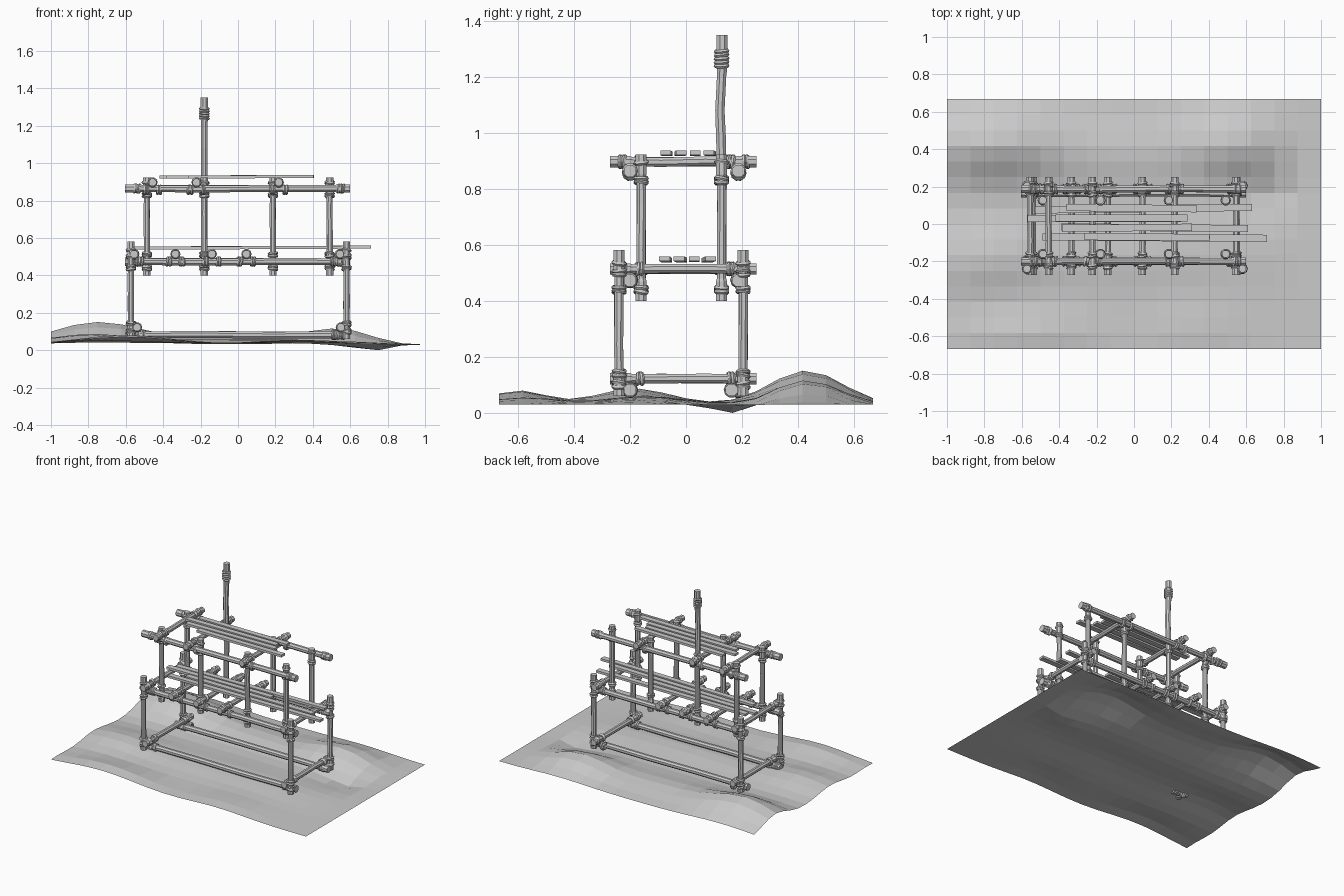
import bpy, bmesh, math, random
from mathutils import Vector, Matrix

random.seed(4)
if "Cube" in bpy.data.objects:
    bpy.data.objects.remove(bpy.data.objects["Cube"], do_unlink=True)

GREY = (0.6, 0.6, 0.6, 1)
mat = bpy.data.materials.new("plain grey")
mat.use_nodes = True
mat.diffuse_color = GREY
mat.node_tree.nodes["Principled BSDF"].inputs["Base Color"].default_value = GREY


def finish(bm, name):
    mesh = bpy.data.meshes.new(name)
    bm.to_mesh(mesh)
    bm.free()
    mesh.materials.append(mat)
    obj = bpy.data.objects.new(name, mesh)
    bpy.context.collection.objects.link(obj)
    return obj


def frame(direction):
    return Vector(direction).to_track_quat('Z', 'Y').to_matrix().to_4x4()


def add_tube(bm, stations, axis, sides=8):
    """Skin rings of vertices around (centre, radius) stations."""
    rot = frame(axis)
    rings = []
    for centre, r in stations:
        ring = []
        for i in range(sides):
            a = math.tau * (i + 0.5) / sides
            ring.append(bm.verts.new(centre + rot @ Vector((r * math.cos(a), r * math.sin(a), 0))))
        rings.append(ring)
    for lo, hi in zip(rings, rings[1:]):
        for i in range(sides):
            j = (i + 1) % sides
            bm.faces.new((lo[i], lo[j], hi[j], hi[i]))
    bm.faces.new(rings[0][::-1])
    bm.faces.new(rings[-1])


def pole(name, start, end, r=0.02, wobble=0.002, bend=()):
    """Bamboo pole: thicker cut ends, slim slightly uneven shaft."""
    a, b = Vector(start), Vector(end)
    axis = (b - a).normalized()
    length = (b - a).length
    cap = 0.07 / length
    ts = [0, cap, cap * 1.15, 0.35, 0.65, 1 - cap * 1.15, 1 - cap, 1]
    stations = []
    for i, t in enumerate(ts):
        c = a.lerp(b, t)
        inner = 2 < i < 5
        if inner:
            off = Vector([random.uniform(-wobble, wobble) for _ in range(3)])
            c += off - axis * off.dot(axis)
        stations.append((c, r * (0.88 if 1 < i < 6 else 1.06)))
    bm = bmesh.new()
    add_tube(bm, stations, axis)
    return finish(bm, name)


def add_lashing(bm, centre, axis, r, turns=3, pitch=0.013):
    """Stack of slightly tilted rope rings around a pole."""
    axis = Vector(axis)
    rope, around, section = 0.0075, 10, 5
    for k in range(turns):
        tilt = Matrix.Rotation(random.uniform(-0.2, 0.2), 4, 'X') @ Matrix.Rotation(random.uniform(-0.2, 0.2), 4, 'Y')
        m = Matrix.Translation(Vector(centre) + axis * pitch * (k - (turns - 1) / 2)) @ frame(axis) @ tilt
        grid = []
        for i in range(around):
            u = math.tau * i / around
            row = []
            for j in range(section):
                v = math.tau * j / section
                d = r + rope * math.cos(v)
                row.append(bm.verts.new(m @ Vector((d * math.cos(u), d * math.sin(u), rope * math.sin(v)))))
            grid.append(row)
        for i in range(around):
            for j in range(section):
                p, q = grid[i], grid[(i + 1) % around]
                n = (j + 1) % section
                bm.faces.new((p[j], q[j], q[n], p[n]))


X, Y, Z = (1, 0, 0), (0, 1, 0), (0, 0, 1)
ropes = bmesh.new()
SIDES = {"front": -1, "back": 1}
END_X = (-0.572, 0.58)
POST_Y = {"front": -0.239, "back": 0.204}
UPPER_Y = {"front": -0.16, "back": 0.127}
BEAM_Y = {"front": -0.2, "back": 0.187}
UPPER_X = (-0.487, -0.18, 0.187, 0.49)

# Lower corner posts
for side in SIDES:
    for x in END_X:
        y = POST_Y[side]
        pole(f"{side}_lower_post", (x, y, 0.06), (x, y, 0.582))
        for z, n in ((0.1, 2), (0.14, 2), (0.44, 2), (0.5, 2), (0.535, 1)):
            add_lashing(ropes, (x, y, z), Z, 0.021, n)

# Long beams on three levels, lashed near the ends
for level, z in (("bottom", 0.082), ("middle", 0.473), ("top", 0.864)):
    for side in SIDES:
        y = 0.163 if (level, side) == ("bottom", "back") else BEAM_Y[side]
        pole(f"{side}_{level}_beam", (-0.605, y, z), (0.6, y, z), 0.0225, 0.003)
        for x in (-0.54, 0.55):
            add_lashing(ropes, (x, y, z), X, 0.021, 3)

# Cross poles resting on the long beams
LEVELS = (("bottom", 0.122, (-0.54, 0.55)),
          ("middle", 0.514, (-0.555, -0.335, -0.14, 0.045, 0.545)),
          ("top", 0.897, (-0.457, -0.222, 0.218)))
for level, z, xs in LEVELS:
    for x in xs:
        pole(f"{level}_cross_pole", (x, -0.272, z), (x, 0.252, z), 0.0205)
        for y in (-0.228, -0.165, 0.16, 0.212):
            add_lashing(ropes, (x, y, z), Y, 0.02, 2)
        for y in BEAM_Y.values():
            beam_z = z - 0.04
            for dx in (-0.035, 0.035):
                if abs(x + dx) < 0.58:
                    add_lashing(ropes, (x + dx, y, beam_z), X, 0.022, 2)

# Upper posts; one back post carries on up as the mast
for side in SIDES:
    for x in UPPER_X:
        y = UPPER_Y[side]
        is_mast = side == "back" and x == UPPER_X[1]
        if not is_mast:
            pole(f"{side}_upper_post", (x, y, 0.4), (x, y, 0.922))
        for z, n in ((0.44, 2), (0.51, 2), (0.83, 2), (0.895, 1)):
            add_lashing(ropes, (x, y, z), Z, 0.021, n)

# Gently bent mast
mx, my = UPPER_X[1], UPPER_Y["back"]
bm = bmesh.new()
add_tube(bm, [(Vector((mx, my + dy, z)), r) for z, dy, r in (
    (0.4, 0, 0.021), (0.47, 0, 0.021), (0.48, 0, 0.018), (0.82, 0.002, 0.018), (0.98, -0.002, 0.019),
    (1.08, -0.006, 0.018), (1.2, 0, 0.018), (1.24, 0.002, 0.021), (1.35, 0.002, 0.021))], Z)
finish(bm, "mast")
add_lashing(ropes, (mx, my, 1.265), Z, 0.022, 5)
finish(ropes, "rope_lashings")


# Deck planks: y, left end, right end, tilt of the right end
def planks(name, z, rows):
    for y, x0, x1, skew in rows:
        bm = bmesh.new()
        bmesh.ops.create_cube(bm, size=1)
        bmesh.ops.scale(bm, vec=(x1 - x0, 0.038, 0.016), verts=bm.verts)
        bmesh.ops.rotate(bm, matrix=Matrix.Rotation(skew, 3, 'Z') @ Matrix.Rotation(-0.005, 3, 'Y'), verts=bm.verts)
        bmesh.ops.translate(bm, vec=((x0 + x1) / 2, y, z), verts=bm.verts)
        finish(bm, name)


planks("lower_plank", 0.548, ((0.082, -0.53, 0.63, 0.012), (0.03, -0.57, 0.25, 0),
                              (-0.02, -0.39, 0.61, -0.01), (-0.073, -0.49, 0.71, -0.006)))
planks("upper_plank", 0.927, ((0.085, -0.36, 0.335, -0.01), (0.033, -0.42, 0.285, 0),
                              (-0.02, -0.385, 0.31, 0.008), (-0.07, -0.265, 0.405, -0.008)))

# Uneven ground sheet shaped by soft mounds: x, y, height, x spread, y spread
MOUNDS = ((-0.75, 0.43, 0.12, 0.24, 0.13), (0.52, 0.43, 0.085, 0.2, 0.12), (0.7, 0.16, -0.028, 0.15, 0.1),
          (-0.6, -0.6, 0.05, 0.25, 0.1), (-0.8, -0.19, 0.05, 0.22, 0.13), (0.3, -0.58, 0.025, 0.2, 0.12),
          (-0.1, 0.38, 0.035, 0.25, 0.12), (0.05, -0.15, 0.03, 0.5, 0.14))
bm = bmesh.new()
bmesh.ops.create_grid(bm, x_segments=16, y_segments=16, size=1)
for v in bm.verts:
    v.co.y *= 0.667
    lift = sum(h * math.exp(-((v.co.x - x) / sx) ** 2 / 2 - ((v.co.y - y) / sy) ** 2 / 2)
               for x, y, h, sx, sy in MOUNDS)
    v.co.z = 0.03 + lift * min(1, (1 - v.co.x) / 0.3)
low = min(v.co.z for v in bm.verts)
for v in bm.verts:
    if v.co.z == low:
        v.co.z = 0
finish(bm, "ground_sheet")
